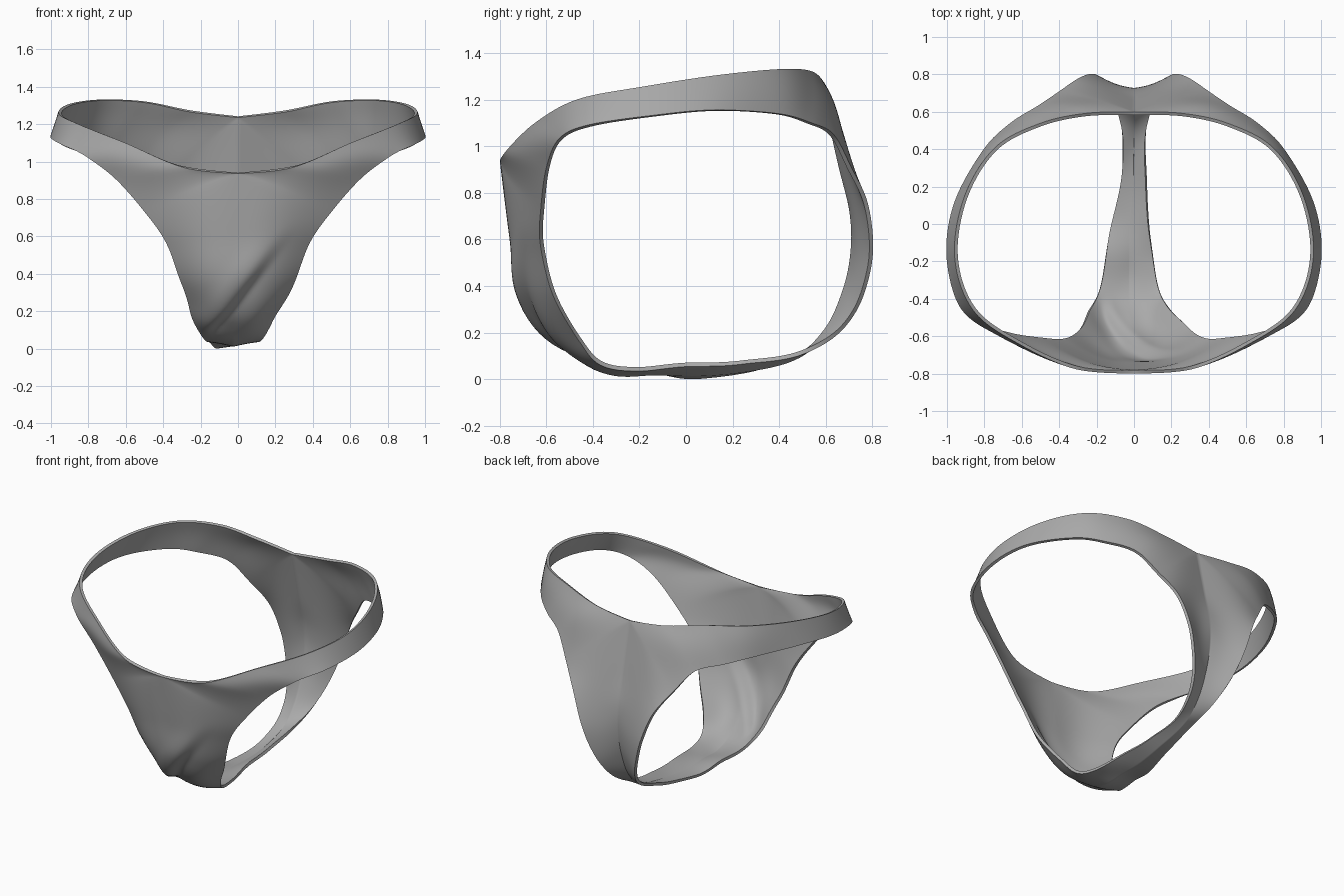
import bpy, bmesh, math
from mathutils import Vector

cube = bpy.data.objects.get("Cube")
if cube:
    bpy.data.objects.remove(cube, do_unlink=True)

STEPS, ACROSS, THICK = 8, 24, 0.018
AXIS_Z = 0.65

# Each row pairs a point on the waist edge or centre seam with a point
# on the leg opening, then the outward bulge of the cloth between them
front_waist = [
    ((0, -.79, .94), (.50, -.615, .74), .045),
    ((.3, -.77, .975), (.66, -.59, .92), .025),
    ((.6, -.64, 1.1), (.82, -.535, 1.035), .005),
    ((.85, -.46, 1.2), (.94, -.41, 1.09), 0),
    ((.95, -.18, 1.255), (.995, -.15, 1.13), 0),
    ((.9, .14, 1.305), (.95, .12, 1.155), 0),
    ((.74, .4, 1.33), (.8, .39, 1.14), .01),
    ((.5, .53, 1.32), (.66, .53, 1.1), .015),
    ((.25, .585, 1.27), (.51, .625, 1.05), .025),
]
back_seam = [
    ((0, .59, 1.24), (.4, .70, .91), .015),
    ((0, .66, .93), (.3, .77, .76), -.005),
    ((0, .71, .72), (.23, .795, .58), -.015),
    ((0, .715, .55), (.18, .775, .43), -.01),
    ((0, .68, .38), (.13, .72, .29), -.005),
    ((0, .6, .21), (.09, .62, .18), 0),
    ((0, .46, .09), (.06, .45, .1), 0),
]
crotch_and_front = [
    ((0, .2, .035), (.07, .2, .05), 0),
    ((0, -.1, .03), (.115, -.1, .045), 0),
    ((0, -.33, .03), (.155, -.34, .06), 0),
    ((0, -.57, .15), (.215, -.46, .17), .03),
    ((0, -.71, .37), (.3, -.575, .36), .04),
    ((0, -.75, .62), (.38, -.62, .57), .04),
]
rows = front_waist + back_seam + crotch_and_front
corners = {0, len(front_waist)}


def spline(points, sharp=()):
    """Closed smooth curve through the points, stopping at sharp corners."""
    n = len(points)
    tangent = [Vector() if i in sharp else
               (points[(i + 1) % n] - points[i - 1]) / 2 for i in range(n)]
    out = []
    for i in range(n):
        j = (i + 1) % n
        for k in range(STEPS):
            t = k / STEPS
            h = t * t * (3 - 2 * t)
            out.append(points[i] * (1 - h) + points[j] * h
                       + tangent[i] * t * (1 - t) ** 2
                       - tangent[j] * t * t * (1 - t))
    return out


def smooth(lo, hi, v):
    t = min(1, max(0, (v - lo) / (hi - lo)))
    return t * t * (3 - 2 * t)


def outward(p):
    return Vector((0, p.y, p.z - AXIS_Z)).normalized()


def drape(p):
    """Diagonal fold on the lower front and the twist of the gusset."""
    p = p.copy()
    s = (p.x - .25) * .81 - (p.z - .64) * .59
    fade = smooth(.68, .3, p.z) * smooth(-.36, -.54, p.y)
    hollow = -.05 * smooth(-.02, .06, s) * math.exp(-max(s, 0) / .15)
    ridge = .012 * math.exp(-(s + .05) ** 2 / .004)
    p += outward(p) * (hollow + ridge) * fade
    gusset = smooth(.35, .15, p.z)
    p.x -= .025 * gusset * smooth(.3, -.1, p.y) * smooth(-.65, -.45, p.y)
    p.z += .3 * p.x * gusset * smooth(.5, .25, p.y) * smooth(-.2, .05, p.y)
    return p


seam = spline([Vector(r[0]) for r in rows], corners)
leg = spline([Vector(r[1]) for r in rows])
bulge = spline([Vector((r[2], 0, 0)) for r in rows])

# Cloth: each half spans from the seam loop to the leg loop
bm = bmesh.new()
for side in (1, -1):
    grid = []
    for a, b, c in zip(seam, leg, bulge):
        a.x = max(a.x, 0)
        line = []
        for k in range(ACROSS + 1):
            t = k / ACROSS
            p = a.lerp(b, t)
            p += outward(p) * c.x * math.sin(math.pi * t)
            p.x *= side
            line.append(bm.verts.new(drape(p)))
        grid.append(line)
    for i, line in enumerate(grid):
        after = grid[(i + 1) % len(grid)]
        for k in range(ACROSS):
            quad = [line[k], line[k + 1], after[k + 1], after[k]]
            bm.faces.new(quad if side > 0 else quad[::-1])
bmesh.ops.remove_doubles(bm, verts=bm.verts, dist=.0005)
bmesh.ops.recalc_face_normals(bm, faces=bm.faces)
low = min(v.co.z for v in bm.verts) - THICK / 2
bmesh.ops.translate(bm, verts=bm.verts, vec=(0, 0, -low))
mesh = bpy.data.meshes.new("brief_cloth")
bm.to_mesh(mesh)
bm.free()
brief = bpy.data.objects.new("brief_cloth", mesh)
bpy.context.collection.objects.link(brief)

# Plain grey fabric
fabric = bpy.data.materials.new("grey_fabric")
fabric.use_nodes = True
colour = (.4, .4, .4, 1)
fabric.diffuse_color = colour
fabric.node_tree.nodes["Principled BSDF"].inputs["Base Color"].default_value = colour
mesh.materials.append(fabric)

# Cloth thickness and smooth shading
solid = brief.modifiers.new("thickness", "SOLIDIFY")
solid.thickness = THICK
solid.offset = 0
bpy.context.view_layer.objects.active = brief
brief.select_set(True)
bpy.ops.object.modifier_apply(modifier=solid.name)
bpy.ops.object.shade_smooth_by_angle(angle=math.radians(40))
